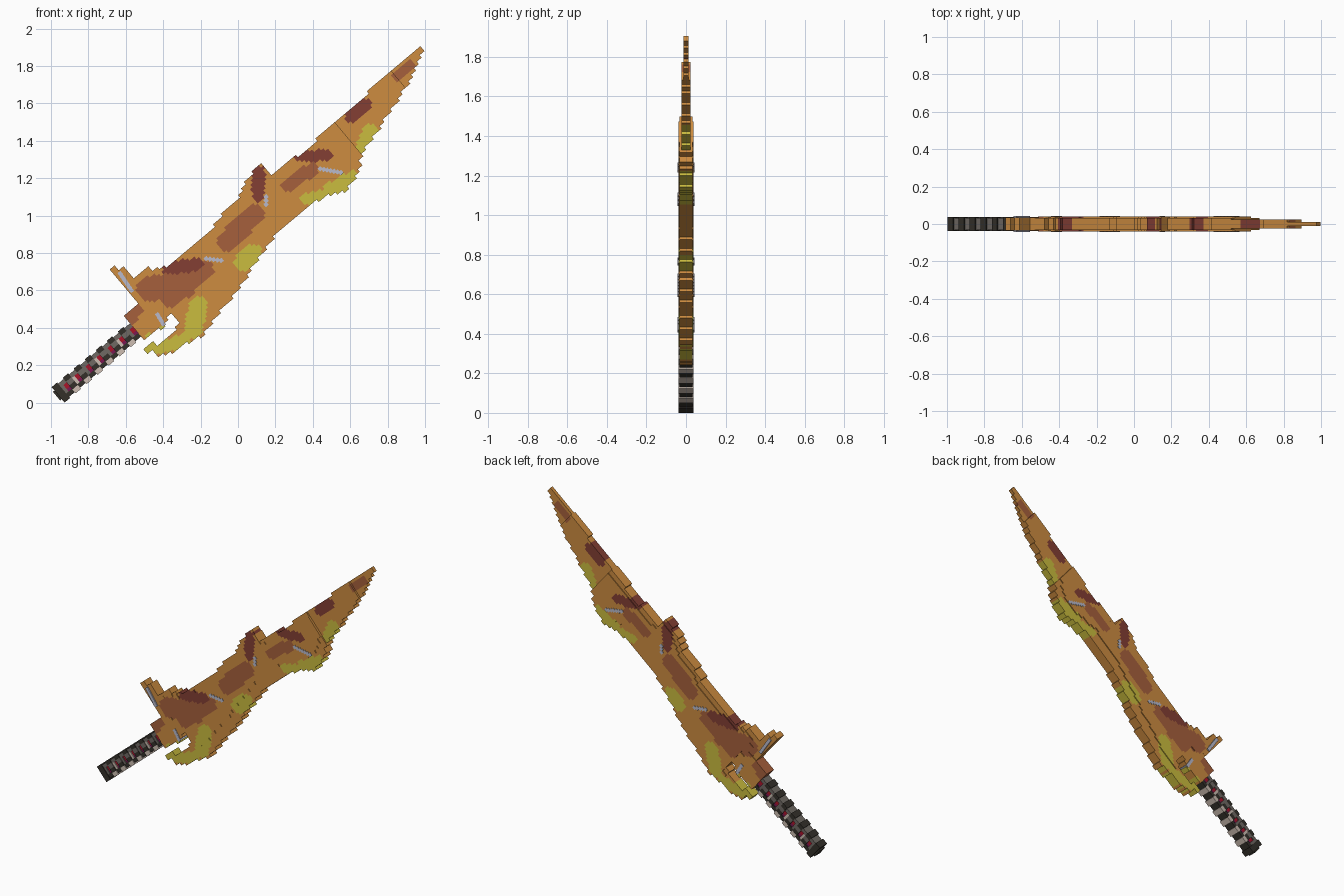
import bpy, bmesh, math
from mathutils import Vector

old = bpy.data.objects.get("Cube")
if old:
    bpy.data.objects.remove(old, do_unlink=True)

ANGLE = math.radians(40)          # lean of the sword
C, S = math.cos(ANGLE), math.sin(ANGLE)
CELL = 0.017                      # size of one surface block


def make_material(name, srgb):
    rgb = [((v / 255 + 0.055) / 1.055) ** 2.4 for v in srgb]
    m = bpy.data.materials.new(name)
    m.use_nodes = True
    m.diffuse_color = (*rgb, 1)
    m.node_tree.nodes["Principled BSDF"].inputs["Base Color"].default_value = (*rgb, 1)
    return m


COLOURS = {"orange": (205, 140, 64), "brown": (166, 96, 60), "maroon": (131, 62, 52),
           "yellow": (202, 188, 62), "silver": (184, 186, 204), "charcoal": (52, 48, 42),
           "grey": (112, 106, 100), "beige": (205, 190, 178), "red": (170, 20, 42),
           "plum": (120, 24, 82)}
NAMES = list(COLOURS)
MATS = [make_material(n, c) for n, c in COLOURS.items()]


def local(x, z):
    """Point in the front plane -> (along the sword, across the sword)."""
    return Vector((x * C + z * S, z * C - x * S))


def world(u, v, y):
    return Vector((u * C - v * S, y, u * S + v * C))


def inside(u, v, poly):
    hit = False
    for (a, b), (c, d) in zip(poly, poly[1:] + poly[:1]):
        if (b > v) != (d > v) and u < (c - a) * (v - b) / (d - b) + a:
            hit = not hit
    return hit


def finish(name, bm):
    bmesh.ops.recalc_face_normals(bm, faces=bm.faces)
    mesh = bpy.data.meshes.new(name)
    bm.to_mesh(mesh)
    bm.free()
    for m in MATS:
        mesh.materials.append(m)
    bpy.context.collection.objects.link(bpy.data.objects.new(name, mesh))


# Painted strokes: start x, z, end x, z, radius
STROKES = {
    "maroon": [(-.37, .72, -.22, .74, .035), (.11, 1.23, .11, 1.11, .035),
               (.33, 1.32, .48, 1.32, .03), (.61, 1.53, .68, 1.59, .035)],
    "yellow": [(.67, 1.38, .71, 1.45, .04), (.36, 1.09, .45, 1.11, .03),
               (.5, 1.14, .61, 1.2, .04), (.03, .75, .08, .8, .05),
               (-.21, .52, -.24, .39, .05), (-.29, .33, -.47, .28, .035),
               (-.48, .34, -.39, .4, .02)],
    "brown": [(-.47, .61, -.29, .63, .07), (-.36, .56, -.18, .71, .05),
              (-.58, .44, -.54, .49, .03), (-.06, .86, .09, 1.01, .055),
              (.26, 1.16, .4, 1.25, .035), (.85, 1.75, .92, 1.8, .03)]}


def paint_at(u, v):
    for name, strokes in STROKES.items():
        for x1, z1, x2, z2, r in strokes:
            a, p = local(x1, z1), Vector((u, v))
            d = local(x2, z2) - a
            t = min(1, max(0, (p - a).dot(d) / d.length_squared))
            if (p - a - d * t).length < r:
                return name
    return "orange"


def stepped_plate(name, points, half, u_min=-9, u_max=9, inset=(0, 0)):
    """Plate with a stair-stepped rim, coloured block by block."""
    poly = [local(*p) for p in points]
    us, vs = zip(*poly)
    cells = set()
    for i in range(int(min(us) / CELL) - 3, int(max(us) / CELL) + 3):
        uc = (2 * (i // 2) + 1) * CELL
        for j in range(int(min(vs) / CELL) - 2, int(max(vs) / CELL) + 3):
            v = (j + 0.5) * CELL
            if u_min <= uc < u_max and all(inside(uc, v + d, poly) for d in inset):
                cells.add((i, j))
    bm, made = bmesh.new(), {}

    def vert(i, j, side):
        key = (i, j, side)
        if key not in made:
            made[key] = bm.verts.new(world(i * CELL, j * CELL, side * half))
        return made[key]

    for i, j in cells:
        ring = [(i, j), (i + 1, j), (i + 1, j + 1), (i, j + 1)]
        faces = [bm.faces.new([vert(*c, side) for c in ring]) for side in (-1, 1)]
        for k, (di, dj) in enumerate(((0, -1), (1, 0), (0, 1), (-1, 0))):
            if (i + di, j + dj) not in cells:
                a, b = ring[k], ring[(k + 1) % 4]
                faces.append(bm.faces.new([vert(*a, -1), vert(*b, -1), vert(*b, 1), vert(*a, 1)]))
        colour = NAMES.index(paint_at((i + 0.5) * CELL, (j + 0.5) * CELL))
        for f in faces:
            f.material_index = colour
    finish(name, bm)


def add_box(bm, u, v, du, dv, half, paint):
    """Box centred at (u, v) in the sword frame, given by half sizes."""
    geom = bmesh.ops.create_cube(bm, size=2)
    for vert in geom["verts"]:
        a, y, b = vert.co
        vert.co = world(u + a * du, v + b * dv, y * half)
        for f in vert.link_faces:
            f.material_index = NAMES.index(paint)


# Blade outline, split into a thick body, a thinner fore part and a thin tip
back_edge = [(-.54, .54), (-.51, .72), (-.4, .72), (-.14, .92), (-.11, .98), (.01, 1.1),
             (.07, 1.23), (.13, 1.28), (.17, 1.22), (.28, 1.29), (.38, 1.37), (.98, 1.92)]
cutting_edge = [(1, 1.89), (.89, 1.67), (.75, 1.46), (.66, 1.32), (.64, 1.21), (.57, 1.13),
                (.39, 1.07), (.2, .89), (.13, .8), (.01, .62), (-.09, .49), (-.19, .36)]
hook = [(-.39, .25), (-.52, .28), (-.49, .31), (-.4, .32), (-.32, .41), (-.32, .45), (-.38, .5)]
outline = back_edge + cutting_edge + hook
stepped_plate("blade_body", outline, 0.033, u_max=1.37)
stepped_plate("blade_fore_part", outline, 0.024, 1.37, 1.785)
stepped_plate("blade_tip", outline, 0.012, 1.785)

# Raised middle of the blade, set in from both edges
stepped_plate("blade_core", outline, 0.039, -0.07, 1.36, inset=(-0.07, 0.03))

# Guard
stepped_plate("guard_block", [(-.61, .46), (-.47, .57), (-.36, .49), (-.4, .4), (-.52, .33)], 0.038)
stepped_plate("guard_horn", [(-.68, .71), (-.64, .73), (-.57, .67), (-.51, .69), (-.47, .58),
                             (-.54, .54), (-.6, .59)], 0.034)

# Silver studs set in rows through the blade
bm = bmesh.new()
for x1, z1, x2, z2 in ((-.17, .77, -.09, .76), (.15, 1.1, .15, 1.06), (.44, 1.25, .55, 1.23),
                       (-.63, .69, -.57, .6), (-.43, .47, -.4, .42)):
    start, end = local(x1, z1), local(x2, z2)
    gaps = round((end - start).length / 0.019)
    for k in range(gaps + 1):
        u, v = start.lerp(end, k / gaps)
        add_box(bm, u, v, 0.0105, 0.0105, 0.042, "silver")
finish("silver_studs", bm)

# Grip: red and plum core wrapped by blocky rings
AXIS, BUTT, PITCH, RINGS = 0.65, -0.691, 0.077, 7
core, rings = bmesh.new(), bmesh.new()
for k in range(RINGS):
    u = BUTT + PITCH * k
    mid = u + PITCH / 2
    add_box(core, mid, AXIS + 0.014, PITCH / 2, 0.02, 0.026, "red")
    add_box(core, mid, AXIS - 0.02, PITCH / 2, 0.014, 0.026, "plum")
    for n, paint in enumerate(("beige", "charcoal", "grey", "charcoal")):
        add_box(rings, u, AXIS + 0.027 * (n - 1.5), 0.019, 0.0135, 0.038, paint if k else "charcoal")
    add_box(rings, mid, AXIS + 0.034, 0.02, 0.012, 0.033, "grey")
    add_box(rings, mid, AXIS - 0.034, 0.02, 0.012, 0.033, "charcoal")
    add_box(rings, u + 0.027, AXIS, 0.009, 0.024, 0.033, "beige" if k % 2 else "grey")
finish("grip_core", core)
finish("grip_rings", rings)

pommel = bmesh.new()
add_box(pommel, BUTT - 0.02, AXIS, 0.01, 0.03, 0.026, "charcoal")
finish("pommel", pommel)
